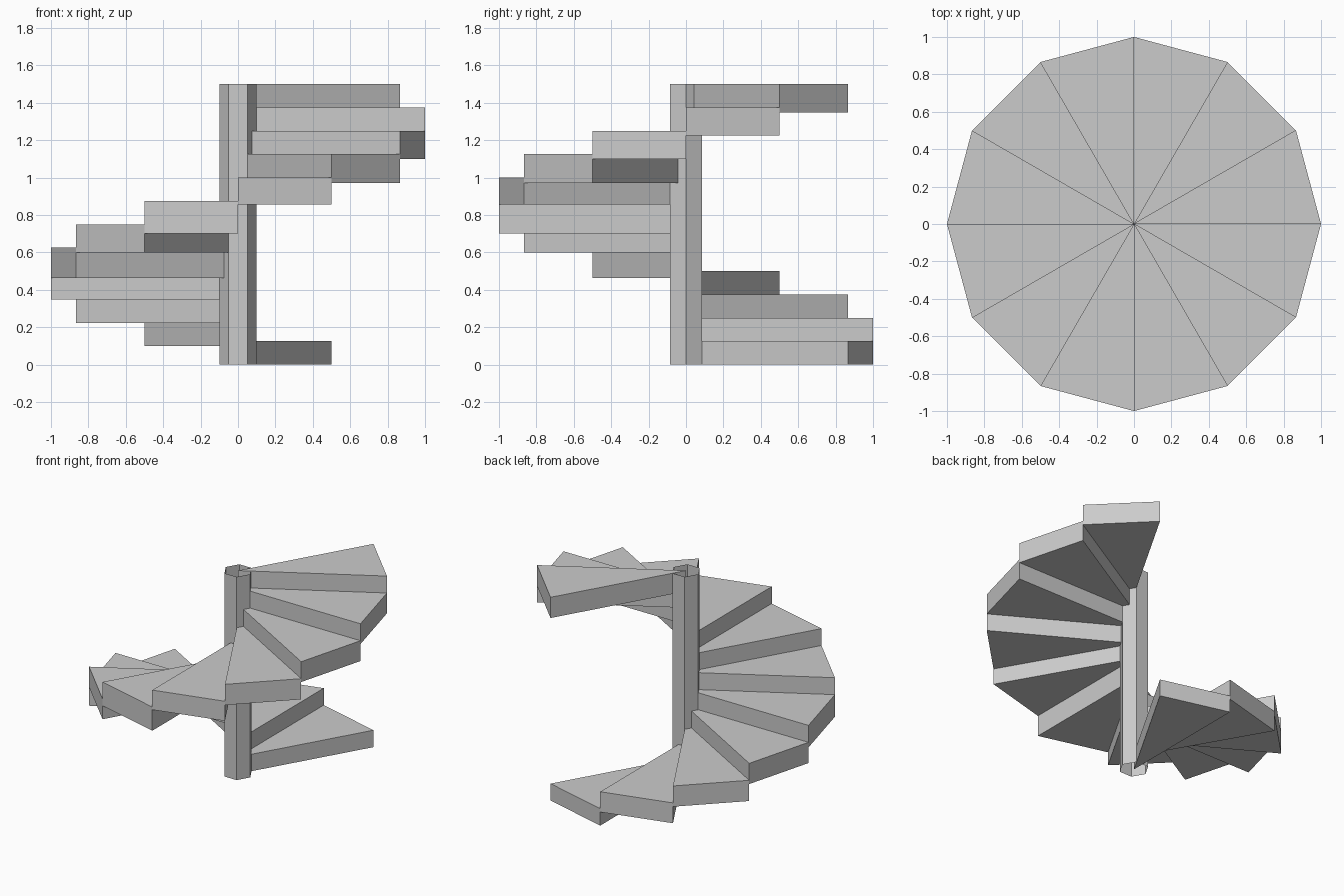
import bpy
from math import cos, sin, radians

if "Cube" in bpy.data.objects:
    bpy.data.objects.remove(bpy.data.objects["Cube"])

SIDES, RISE, RADIUS = 12, 0.125, 1.0
# underside height of each tread, bottom to top
UNDERSIDES = [0, 0.10, 0.222, 0.347, 0.462, 0.60, 0.70, 0.855, 0.972, 1.10, 1.225, 1.347]


def extruded(name, outline, z0, z1, capped=True):
    """Upright prism from a counter-clockwise outline."""
    n = len(outline)
    verts = [(x, y, z) for z in (z0, z1) for x, y in outline]
    faces = [(i, (i + 1) % n, n + (i + 1) % n, n + i) for i in range(n)]
    if capped:
        faces += [tuple(reversed(range(n))), tuple(range(n, 2 * n))]
    mesh = bpy.data.meshes.new(name)
    mesh.from_pydata(verts, [], faces)
    obj = bpy.data.objects.new(name, mesh)
    bpy.context.collection.objects.link(obj)
    return obj


def polar(r, degrees):
    return r * cos(radians(degrees)), r * sin(radians(degrees))


# Wedge treads climbing counter-clockwise
for i, underside in enumerate(UNDERSIDES):
    a = 60 + i * 360 / SIDES
    wedge = [(0, 0), polar(RADIUS, a), polar(RADIUS, a + 360 / SIDES)]
    extruded(f"step_{i + 1:02d}", wedge, underside, (i + 1) * RISE)

# Open-ended hexagonal central post
extruded("central_post", [polar(0.1, 60 * k) for k in range(6)], 0, SIDES * RISE, capped=False)
